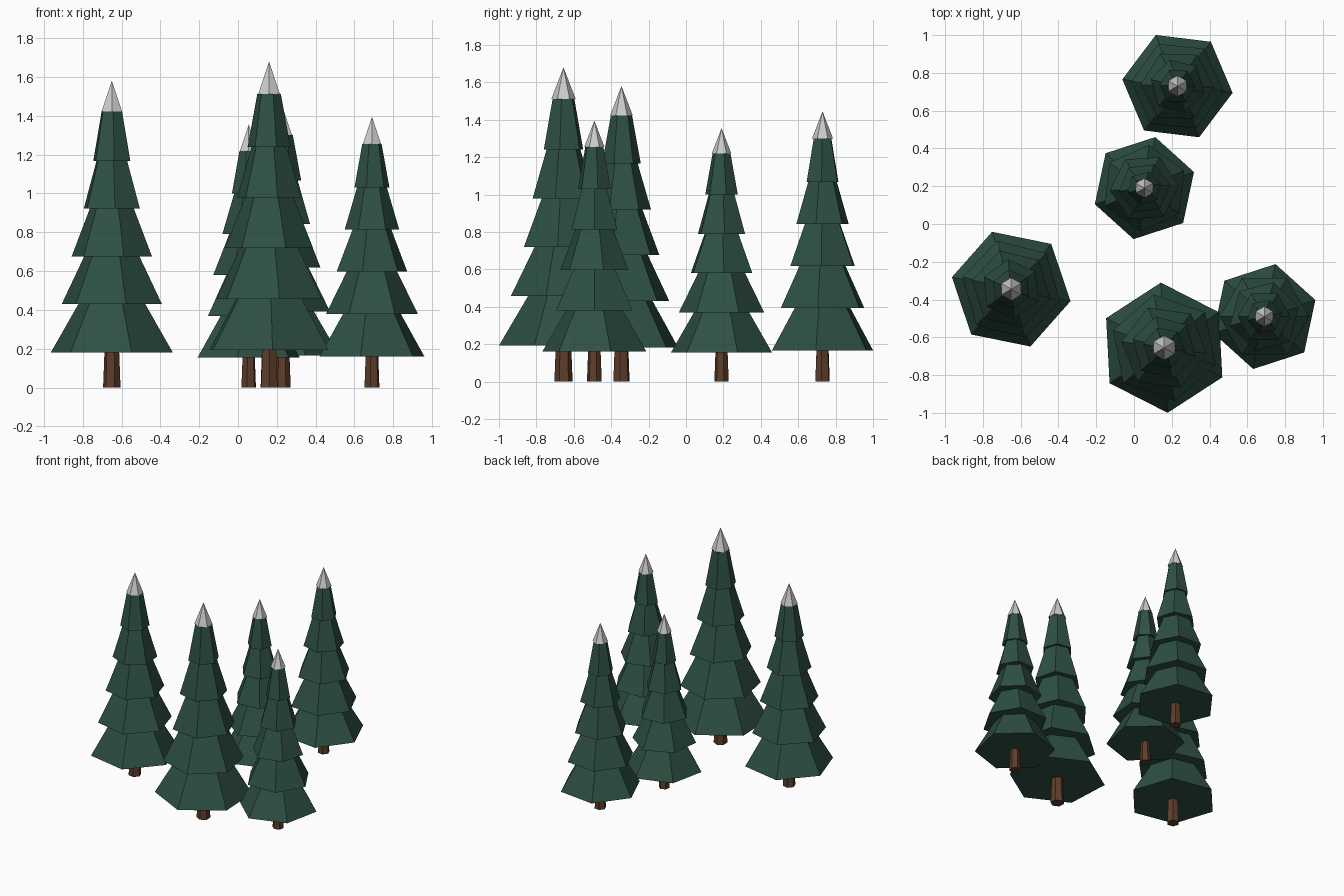
import bpy
import math

if "Cube" in bpy.data.objects:
    bpy.data.objects.remove(bpy.data.objects["Cube"])


def material(name, rgb):
    m = bpy.data.materials.new(name)
    m.diffuse_color = (*rgb, 1)
    m.use_nodes = True
    m.node_tree.nodes["Principled BSDF"].inputs["Base Color"].default_value = m.diffuse_color
    return m


NEEDLES = material("needles", (0.027, 0.08, 0.056))
BARK = material("bark", (0.11, 0.047, 0.023))
SNOW = material("snow", (0.85, 0.87, 0.88))


def hex_cone(name, x, y, z0, z1, r0, r1, angle, mat):
    """Six-sided cone or frustum with a corner at the given angle from +x."""
    bpy.ops.mesh.primitive_cone_add(vertices=6, radius1=r0, radius2=r1, depth=z1 - z0,
                                    location=(x, y, (z0 + z1) / 2),
                                    rotation=(0, 0, math.radians(angle + 30)))
    ob = bpy.context.object
    ob.name = name
    ob.data.materials.append(mat)


# heights of tier bases and snow base, and tier radii, as fractions of the tree
LEVELS = (0.115, 0.272, 0.428, 0.583, 0.738, 0.90)
RADII = (1.0, 0.832, 0.663, 0.495, 0.325)

# x, y, height, bottom radius, corner angle of each tier
TREES = [
    (-0.65, -0.345, 1.58, 0.320, (48.5, 46, 47, 36, 37)),
    (0.16, -0.655, 1.68, 0.345, (33, 41, 52, 45, 50)),
    (0.69, -0.49, 1.395, 0.284, (18, 0, 15, 0, 12)),
    (0.055, 0.19, 1.355, 0.276, (18, 24, 4, 7, 16)),
    (0.23, 0.73, 1.445, 0.294, (-7, -6, -2, -14, -3)),
]

for n, (x, y, h, r, angles) in enumerate(TREES, 1):
    # trunk
    hex_cone(f"tree_{n}_trunk", x, y, 0, 0.13 * h, 0.029 * h, 0.024 * h, angles[0], BARK)
    # stacked branch tiers
    for i, a in enumerate(angles):
        hex_cone(f"tree_{n}_tier_{i + 1}", x, y, LEVELS[i] * h, LEVELS[i + 1] * h,
                 r * RADII[i], r * RADII[i] * 0.55, a + 0, NEEDLES)
    # snow cap
    hex_cone(f"tree_{n}_snow_cap", x, y, LEVELS[5] * h, h, 0.0385 * h, 0, 30, SNOW)

# cone primitives put their first corner on +y, so +30 turns a corner onto the angle
for ob in bpy.data.objects:
    ob.select_set(False)
